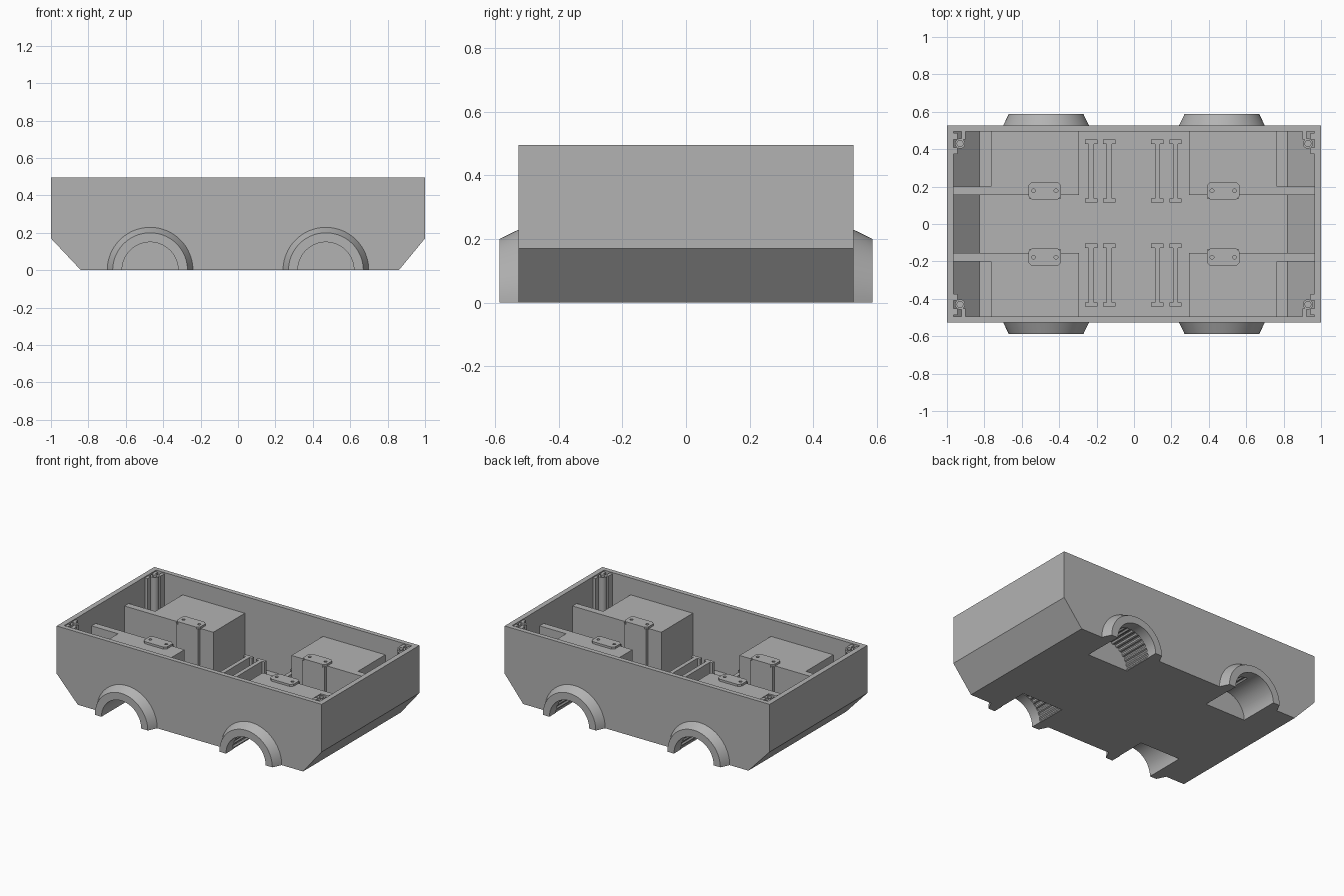
import bpy, bmesh, math

if "Cube" in bpy.data.objects:
    bpy.data.objects.remove(bpy.data.objects["Cube"])

grey = bpy.data.materials.new("plain grey")
grey.use_nodes = True
COLOR = (0.45, 0.45, 0.45, 1)
grey.diffuse_color = COLOR
grey.node_tree.nodes["Principled BSDF"].inputs["Base Color"].default_value = COLOR

TOP, WIDTH, DECK = 0.495, 0.527, 0.38
SIDES = [(sx, sy) for sx in (-1, 1) for sy in (-1, 1)]


def prism(name, pts, a, b, axis="z", end_pts=None):
    """Solid from a 2D outline along z or y; end_pts gives a different far outline."""
    bm = bmesh.new()

    def ring(outline, d):
        return [bm.verts.new((u, v, d) if axis == "z" else (u, d, v)) for u, v in outline]

    lo, hi = ring(pts, a), ring(end_pts or pts, b)
    bm.faces.new(lo)
    bm.faces.new(hi)
    n = len(lo)
    for i in range(n):
        j = (i + 1) % n
        bm.faces.new((lo[i], lo[j], hi[j], hi[i]))
    bmesh.ops.recalc_face_normals(bm, faces=bm.faces)
    mesh = bpy.data.meshes.new(name)
    bm.to_mesh(mesh)
    bm.free()
    mesh.materials.append(grey)
    obj = bpy.data.objects.new(name, mesh)
    bpy.context.collection.objects.link(obj)
    return obj


def rect(x0, x1, y0, y1):
    return [(x0, y0), (x1, y0), (x1, y1), (x0, y1)]


def arc(cx, cy, r, start=0.0, end=2 * math.pi, n=32, closed=True):
    steps = n if closed else n - 1
    return [(cx + r * math.cos(start + (end - start) * i / steps),
             cy + r * math.sin(start + (end - start) * i / steps)) for i in range(n)]


def select(obj):
    bpy.ops.object.select_all(action="DESELECT")
    bpy.context.view_layer.objects.active = obj
    obj.select_set(True)


def combine(obj, other, operation):
    mod = obj.modifiers.new("combine", "BOOLEAN")
    mod.operation, mod.solver, mod.object = operation, "EXACT", other
    select(obj)
    bpy.ops.object.modifier_apply(modifier=mod.name)
    bpy.data.objects.remove(other)


def smooth(obj):
    select(obj)
    bpy.ops.object.shade_smooth_by_angle(angle=math.radians(25))


# Open hull with sloping ends
hull = prism("hull", [(-1, TOP), (-1, 0.17), (-0.84, 0), (0.86, 0), (1, 0.17), (1, TOP)],
             -WIDTH, WIDTH, "y")
cavity = prism("cavity", [(-0.965, 0.6), (-0.965, 0.18), (-0.825, 0.035),
                          (0.82, 0.035), (0.965, 0.18), (0.965, 0.6)], -0.495, 0.495, "y")
combine(hull, cavity, "DIFFERENCE")

# Wheel housings and the long partition walls beside them
for sx, sy in SIDES:
    housing = prism("wheel_housing", rect(sx * 0.295, sx * 0.765, sy * 0.155, sy * 0.51), 0.02, DECK)
    combine(hull, housing, "UNION")
    wall = prism("partition", [(sx * 0.975, DECK), (sx * 0.975, 0.16), (sx * 0.83, 0.02),
                               (sx * 0.4, 0.02), (sx * 0.4, DECK)], sy * 0.155, sy * 0.2, "y")
    combine(hull, wall, "UNION")

# Wheel wells, with a ribbed lining, and flared arches
for sx, sy in SIDES:
    cx = sx * 0.47
    outline = []
    for i in range(120):
        t = 2 * math.pi * (i + 0.5) / 120
        ribbed = sx > 0 or math.cos(t) > 0
        r = 0.158 if ribbed and i % 4 < 2 else 0.15
        outline.append((cx + r * math.cos(t), r * math.sin(t)))
    well = prism("well", outline, sy * 0.31, sy * 0.65, "y")
    combine(hull, well, "DIFFERENCE")

    inner = arc(cx, 0, 0.15, math.pi, 0, 40, False)
    base = arc(cx, 0, 0.235, 0, math.pi, 40, False) + inner
    lip = arc(cx, 0, 0.2, 0, math.pi, 40, False) + inner
    smooth(prism("wheel_arch", base, sy * 0.515, sy * 0.587, "y", lip))

# Bracket columns topped by screw plates
for sx, sy in SIDES:
    cx, cy = sx * 0.477, sy * 0.178
    prism("bracket_column", rect(cx - 0.083, cx + 0.083, sy * 0.133, sy * 0.2), 0.03, DECK + 0.002)
    w, h, c = 0.088, 0.046, 0.018
    corners = [(w, h - c), (w - c, h), (c - w, h), (-w, h - c),
               (-w, c - h), (c - w, -h), (w - c, -h), (w, c - h)]
    plate = prism("bracket_plate", [(cx + u, cy + v) for u, v in corners], DECK - 0.005, DECK + 0.014)
    for side in (-1, 1):
        hole = prism("hole", arc(cx + side * 0.06, cy, 0.01, n=16), DECK + 0.002, 0.5)
        combine(plate, hole, "DIFFERENCE")

# I-shaped floor mounts
for cx in (-0.228, -0.132, 0.125, 0.222):
    for cy in (0.283, -0.273):
        f, w, h, t = 0.033, 0.014, 0.168, 0.022
        half = [(f, -h), (f, t - h), (w, t - h), (w, h - t), (f, h - t), (f, h)]
        shape = half + [(-u, -v) for u, v in half]
        prism("floor_mount", [(cx + u, cy + v) for u, v in shape], 0.03, 0.125)

# Corner screw posts tied to the walls by ribs
for sx, sy in SIDES:
    cx, cy = sx * 0.93, sy * 0.43
    post = prism("corner_post", arc(cx, cy, 0.027, n=24), 0.14, 0.49)
    combine(post, prism("bore", arc(cx, cy, 0.016, n=20), 0.4, 0.6), "DIFFERENCE")
    smooth(post)
    for name, x0, x1, y0, y1 in (("end_rib", 0.945, 0.968, 0.375, 0.41),
                                 ("corner_rib", 0.945, 0.968, 0.452, 0.487),
                                 ("side_rib", 0.9, 0.922, 0.452, 0.5)):
        prism(name, rect(sx * x0, sx * x1, sy * y0, sy * y1), 0.17, 0.488)
